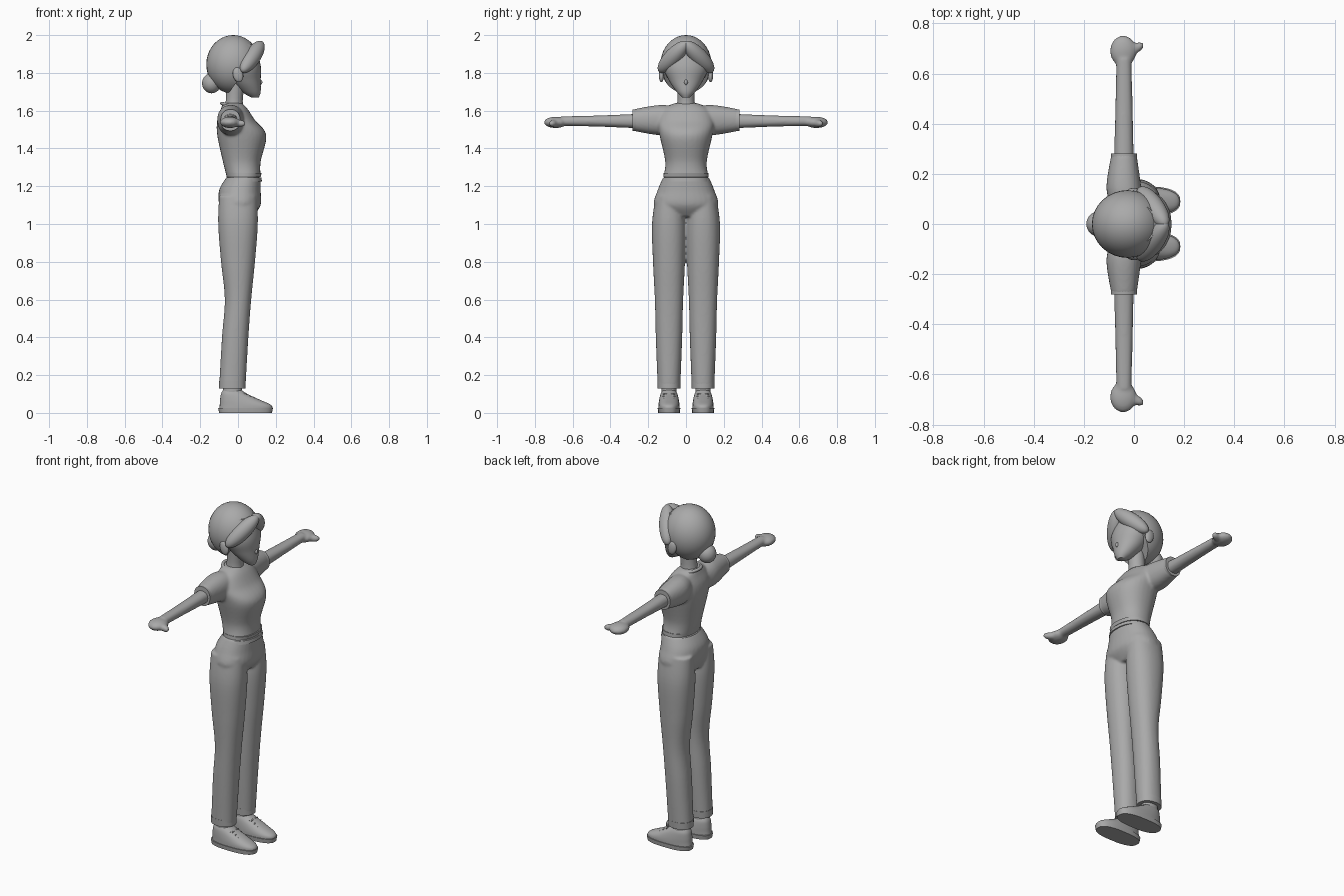
import bpy, bmesh, math
from mathutils import Vector, Matrix

cube = bpy.data.objects.get("Cube")
if cube:
    bpy.data.objects.remove(cube)

GREY = (.4, .4, .4, 1)
grey = bpy.data.materials.new("plain grey")
grey.use_nodes = True
grey.diffuse_color = GREY
grey.node_tree.nodes["Principled BSDF"].inputs["Base Color"].default_value = GREY
SIDES = (("left", 1), ("right", -1))


def spline(keys, steps):
    """Smooth interpolation through the key sections."""
    path = []
    padded = [keys[0], *keys, keys[-1]]
    for before, start, end, after in zip(padded, padded[1:], padded[2:], padded[3:]):
        for k in range(steps):
            f = k / steps
            point = []
            for a, b, c, d in zip(before, start, end, after):
                slope_in, slope_out = (c - a) / 2, (d - b) / 2
                curve = 3 * (c - b) - 2 * slope_in - slope_out
                bend = 2 * (b - c) + slope_in + slope_out
                point.append(b + f * (slope_in + f * (curve + f * bend)))
            path.append(point)
    return path + [keys[-1]]


def power_wave(value, power):
    return math.copysign(abs(value) ** (2 / power), value)


def loft(bm, keys, origin=(0, 0, 0), sideways=False, power=2.2, steps=6, sides=32):
    """Each key: position along z (or y if sideways), x shift, half depth, half width."""
    rings = []
    for along, shift, depth, width in spline(keys, steps):
        ring = []
        for i in range(sides):
            angle = math.tau * i / sides
            x = shift + depth * power_wave(math.cos(angle), power)
            across = width * power_wave(math.sin(angle), power)
            offset = (x, along, across) if sideways else (x, across, along)
            ring.append(bm.verts.new(Vector(origin) + Vector(offset)))
        rings.append(ring)
    for lower, upper in zip(rings, rings[1:]):
        for i in range(sides):
            bm.faces.new((lower[i - 1], lower[i], upper[i], upper[i - 1]))
    bm.faces.new(rings[0])
    bm.faces.new(rings[-1])


def ball(bm, centre, radii, turn=Matrix()):
    place = Matrix.Translation(centre) @ turn @ Matrix.Diagonal((*radii, 1))
    bmesh.ops.create_uvsphere(bm, u_segments=32, v_segments=20, radius=1, matrix=place)


def finish(name, bm, side=1, blend=False):
    """Turn the mesh into an object, mirrored across y for the right side."""
    bmesh.ops.scale(bm, vec=(1, side, 1), verts=bm.verts)
    bmesh.ops.recalc_face_normals(bm, faces=bm.faces)
    mesh = bpy.data.meshes.new(name)
    bm.to_mesh(mesh)
    bm.free()
    mesh.shade_smooth()
    mesh.set_sharp_from_angle(angle=math.radians(45))
    mesh.materials.append(grey)
    ob = bpy.data.objects.new(name, mesh)
    bpy.context.collection.objects.link(ob)
    if blend:
        # Fuse overlapping volumes into one soft surface
        fuse = ob.modifiers.new("fuse", "REMESH")
        fuse.mode = "VOXEL"
        fuse.voxel_size = .007
        fuse.use_smooth_shade = True
        soften = ob.modifiers.new("soften", "SMOOTH")
        soften.factor = .5
        soften.iterations = 8


def part(name, keys, side=1, **options):
    bm = bmesh.new()
    loft(bm, keys, **options)
    finish(name, bm, side)


# Head and neck
bm = bmesh.new()
loft(bm, [(1.67, .09, .02, .02), (1.7, .07, .05, .05), (1.76, .04, .08, .09),
          (1.84, .02, .1, .12), (1.95, .01, .08, .08)], power=2)
ball(bm, (.115, 0, 1.75), (.014, .01, .015))
finish("head", bm)
part("neck", [(1.58, -.02, .06, .06), (1.65, -.02, .045, .045), (1.77, -.01, .05, .05)], power=2)

# Hair cap, cut away from the face, and bun
bm = bmesh.new()
ball(bm, (-.025, 0, 1.845), (.143, .135, .155))
cut = bmesh.ops.bisect_plane(bm, geom=bm.verts[:] + bm.edges[:] + bm.faces[:],
                             plane_co=(0, 0, 1.76), plane_no=(.8, 0, -.6), clear_outer=True)
rim = [item for item in cut["geom_cut"] if isinstance(item, bmesh.types.BMEdge)]
bmesh.ops.holes_fill(bm, edges=rim, sides=0)
finish("hair_cap", bm)
bm = bmesh.new()
ball(bm, (-.14, 0, 1.745), (.05, .05, .053))
finish("hair_bun", bm)

# Swept fringe and ears
sweep = Vector((-.44, .62, -.65)).to_track_quat("Y", "Z").to_matrix().to_4x4()
lean = Matrix.Rotation(-.25, 4, "Y")
for name, side in SIDES:
    bm = bmesh.new()
    ball(bm, (.075, .068, 1.885), (.045, .12, .045), sweep)
    finish(name + "_fringe", bm, side)
    bm = bmesh.new()
    ball(bm, (0, .13, 1.79), (.027, .014, .04), lean)
    finish(name + "_ear", bm, side)

# Shirt with fused sleeves, hem and neckline band
waist = (1.25, .03, .09, .12)
chest_height = Vector((0, 0, 1.55))
bm = bmesh.new()
loft(bm, [waist, (1.33, .02, .1, .11), (1.47, .02, .13, .14), (1.55, -.01, .1, .15),
          (1.61, -.02, .07, .12), (1.64, -.03, .05, .06)])
for direction in (1, -1):
    loft(bm, [(.04 * direction, -.02, .06, .07), (.14 * direction, -.04, .07, .08),
              (.28 * direction, -.04, .05, .057)], origin=chest_height, sideways=True)
finish("shirt", bm, blend=True)
part("shirt_hem", [waist, (1.27, .03, .095, .118)], steps=1)
bpy.ops.mesh.primitive_torus_add(major_radius=.064, minor_radius=.009, major_segments=40,
                                 location=(-.024, 0, 1.622), rotation=(0, .26, 0))
band = bpy.context.object
band.name = "neckline_band"
band.data.shade_smooth()
band.data.materials.append(grey)

# Sleeve cuffs, and arms with mitten hands and thumbs
arm_line = Vector((-.04, 0, 1.545))
for name, side in SIDES:
    part(name + "_sleeve_cuff", [(.26, -.04, .052, .058), (.282, -.04, .052, .057)], side,
         origin=chest_height, sideways=True, steps=1)
    bm = bmesh.new()
    loft(bm, [(.22, 0, .04, .04), (.45, 0, .035, .03), (.66, 0, .03, .025)],
         origin=arm_line, sideways=True)
    ball(bm, (-.043, .69, 1.538), (.053, .062, .03))
    ball(bm, (.005, .7, 1.532), (.04, .02, .02), Matrix.Rotation(.5, 4, "Z"))
    finish(name + "_arm", bm, side, blend=True)

# Trousers: hips and legs fused, with waistband
leg_line = Vector((0, .09, 0))
bm = bmesh.new()
loft(bm, [(1.04, 0, .08, .11), (1.1, .01, .11, .17), (1.18, .01, .11, .15), waist])
for direction in (1, -1):
    loft(bm, [(.14, -.03, .07, .06), (.4, -.015, .07, .07), (.6, 0, .07, .075),
              (.8, 0, .09, .085), (1, 0, .105, .09), (1.15, 0, .1, .07)], origin=leg_line * direction)
finish("trousers", bm, blend=True)
part("waistband", [(1.225, .03, .097, .125), (1.245, .03, .094, .12)], steps=1)

# Trouser cuffs, ankles, shoes, soles and laces
for name, side in SIDES:
    part(name + "_trouser_cuff", [(.13, -.03, .07, .06), (.17, -.03, .07, .062)], side,
         origin=leg_line, steps=1)
    part(name + "_ankle", [(.07, -.03, .05, .04), (.15, -.03, .05, .04)], side, origin=leg_line)
    part(name + "_shoe", [(.01, .04, .14, .056), (.04, .04, .137, .056), (.07, .01, .105, .052),
                          (.1, -.02, .07, .045), (.12, -.03, .05, .035)], side, origin=leg_line, power=2.4)
    part(name + "_sole", [(0, .04, .14, .057), (.025, .04, .145, .06)], side,
         origin=leg_line, power=2.6, steps=2)
    bm = bmesh.new()
    for i in range(4):
        for turn in (-.2, .2):
            ball(bm, (.04 + .02 * i, .09, .1 - .012 * i), (.005, .035, .005), Matrix.Rotation(turn, 4, "Z"))
    finish(name + "_laces", bm, side)
